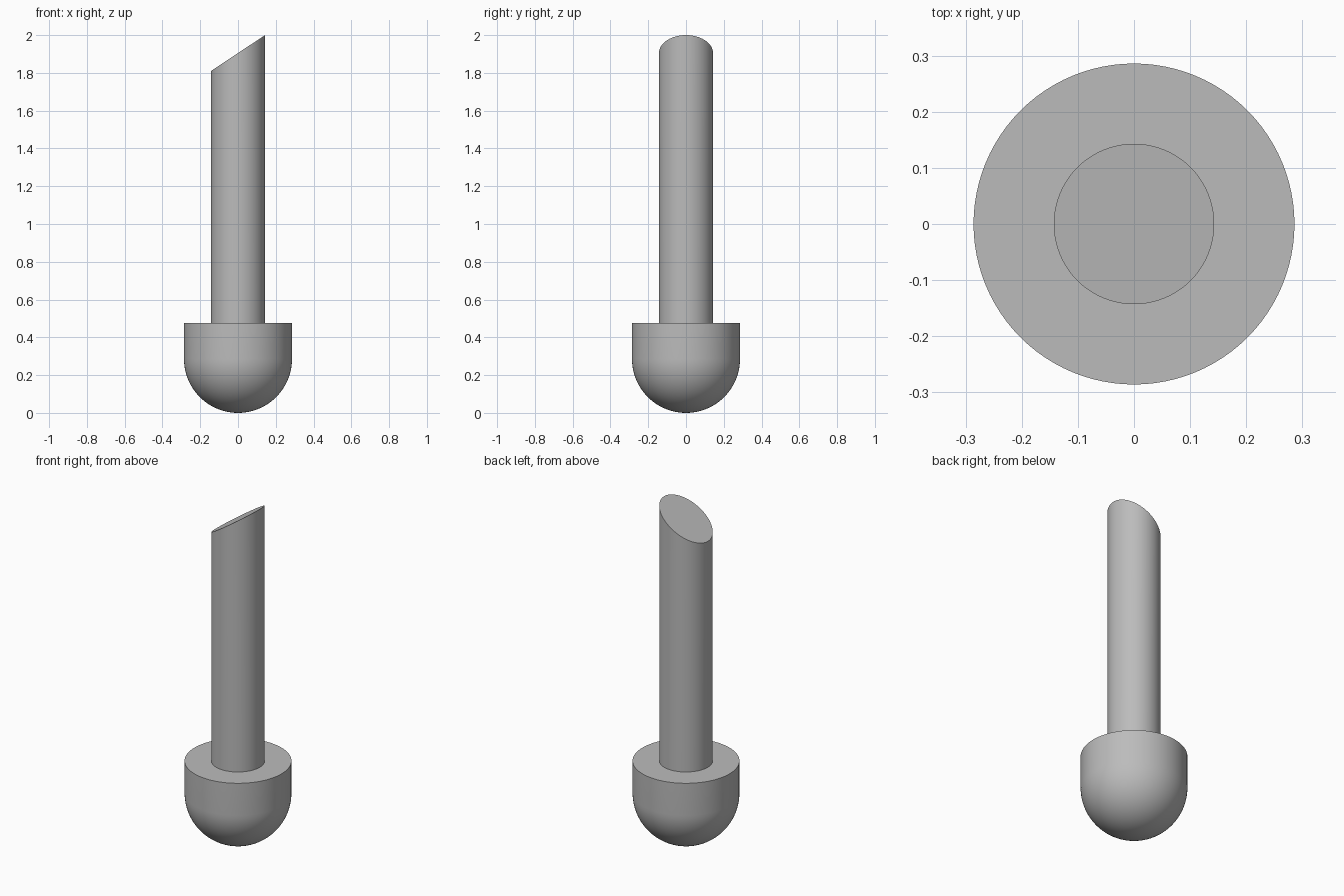
import bpy
import bmesh
from math import sin, cos, pi, radians

SEGMENTS = 96
HEAD_R, HEAD_TOP = 0.286, 0.476
SHAFT_R, TIP_LOW, TIP_HIGH = 0.143, 1.81, 2.0

if "Cube" in bpy.data.objects:
    bpy.data.objects.remove(bpy.data.objects["Cube"], do_unlink=True)

grey = bpy.data.materials.new("plain_grey")
grey.use_nodes = True
colour = (0.5, 0.5, 0.5, 1)
grey.diffuse_color = colour
grey.node_tree.nodes["Principled BSDF"].inputs["Base Color"].default_value = colour


def finish(name, bm):
    bmesh.ops.recalc_face_normals(bm, faces=bm.faces)
    mesh = bpy.data.meshes.new(name)
    bm.to_mesh(mesh)
    bm.free()
    mesh.materials.append(grey)
    obj = bpy.data.objects.new(name, mesh)
    bpy.context.collection.objects.link(obj)
    bpy.ops.object.select_all(action="DESELECT")
    obj.select_set(True)
    bpy.context.view_layer.objects.active = obj
    bpy.ops.object.shade_smooth_by_angle(angle=radians(30))


# Round head: hemisphere below, straight collar above, flat ring on top
rings = 24
profile = [(HEAD_R * sin(a), HEAD_R * (1 - cos(a)))
           for a in (pi / 2 * i / rings for i in range(rings + 1))]
profile += [(HEAD_R, HEAD_TOP), (SHAFT_R, HEAD_TOP)]
bm = bmesh.new()
verts = [bm.verts.new((r, 0, z)) for r, z in profile]
edges = [bm.edges.new(pair) for pair in zip(verts, verts[1:])]
bmesh.ops.spin(bm, geom=verts + edges, axis=(0, 0, 1), cent=(0, 0, 0),
               angle=2 * pi, steps=SEGMENTS)
bmesh.ops.remove_doubles(bm, verts=bm.verts, dist=0.0001)
finish("head", bm)

# Shaft: open-bottomed cylinder with a slanted flat tip, high on the left
bm = bmesh.new()
bmesh.ops.create_cone(bm, cap_ends=True, segments=SEGMENTS,
                      radius1=SHAFT_R, radius2=SHAFT_R, depth=2)
for v in bm.verts:
    if v.co.z > 0:
        v.co.z = TIP_LOW + (TIP_HIGH - TIP_LOW) * (v.co.x / SHAFT_R + 1) / 2
    else:
        v.co.z = HEAD_TOP
bottom = [f for f in bm.faces if all(v.co.z == HEAD_TOP for v in f.verts)]
bmesh.ops.delete(bm, geom=bottom, context="FACES_ONLY")
finish("shaft", bm)
